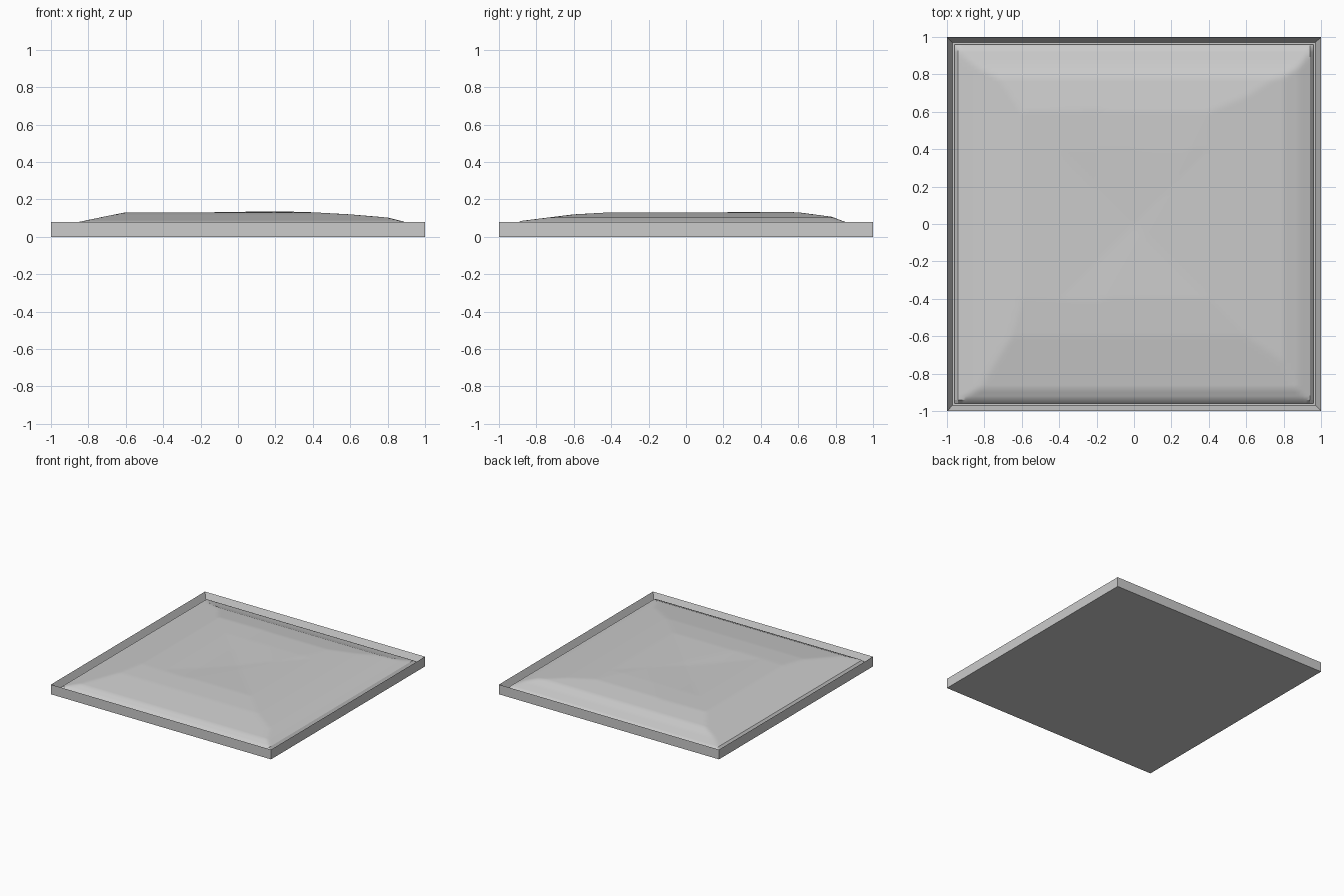
import bpy, bmesh

if "Cube" in bpy.data.objects:
    bpy.data.objects.remove(bpy.data.objects["Cube"])

# Tray: shallow square box with a thin raised rim
RIM, FLOOR, HEIGHT = 0.04, 0.02, 0.08
bm = bmesh.new()
bmesh.ops.create_cube(bm, size=1)
for v in bm.verts:
    v.co = (v.co.x * 2, v.co.y * 2, (v.co.z + 0.5) * HEIGHT)
bm.normal_update()
top = next(f for f in bm.faces if f.normal.z > 0.9)
bmesh.ops.inset_individual(bm, faces=[top], thickness=RIM)
for v in top.verts:
    v.co.z = FLOOR
mesh = bpy.data.meshes.new("tray")
bm.to_mesh(mesh)
bm.free()
bpy.context.collection.objects.link(bpy.data.objects.new("tray", mesh))

# Filling: low pillow-shaped mound with hips to the corners and a central dip
PROFILE_X = [(-.96, .035), (-.94, .058), (-.85, .08), (-.72, .107), (-.6, .131), (-.2, .13),
             (.2, .137), (.4, .131), (.6, .12), (.8, .103), (.88, .083), (.94, .06), (.96, .035)]
PROFILE_Y = [(-.96, .035), (-.94, .06), (-.88, .085), (-.76, .1), (-.6, .12), (-.4, .131),
             (.2, .137), (.6, .131), (.78, .107), (.85, .08), (.94, .055), (.96, .035)]


def height(profile, t):
    for (a, za), (b, zb) in zip(profile, profile[1:]):
        if t <= b + 1e-6:
            return za + (zb - za) * (t - a) / (b - a)
    return profile[-1][1]


N = 96
bm = bmesh.new()
bmesh.ops.create_grid(bm, x_segments=N, y_segments=N, size=0.96)
for v in bm.verts:
    x, y = v.co.x, v.co.y
    dip = 0.012 * max(0, 1 - max(abs(x), abs(y)) / 0.4)
    v.co.z = min(height(PROFILE_X, x), height(PROFILE_Y, y)) - dip
mesh = bpy.data.meshes.new("filling")
bm.to_mesh(mesh)
bm.free()
filling = bpy.data.objects.new("filling", mesh)
bpy.context.collection.objects.link(filling)
bpy.context.view_layer.objects.active = filling
filling.select_set(True)
bpy.ops.object.shade_smooth_by_angle()
